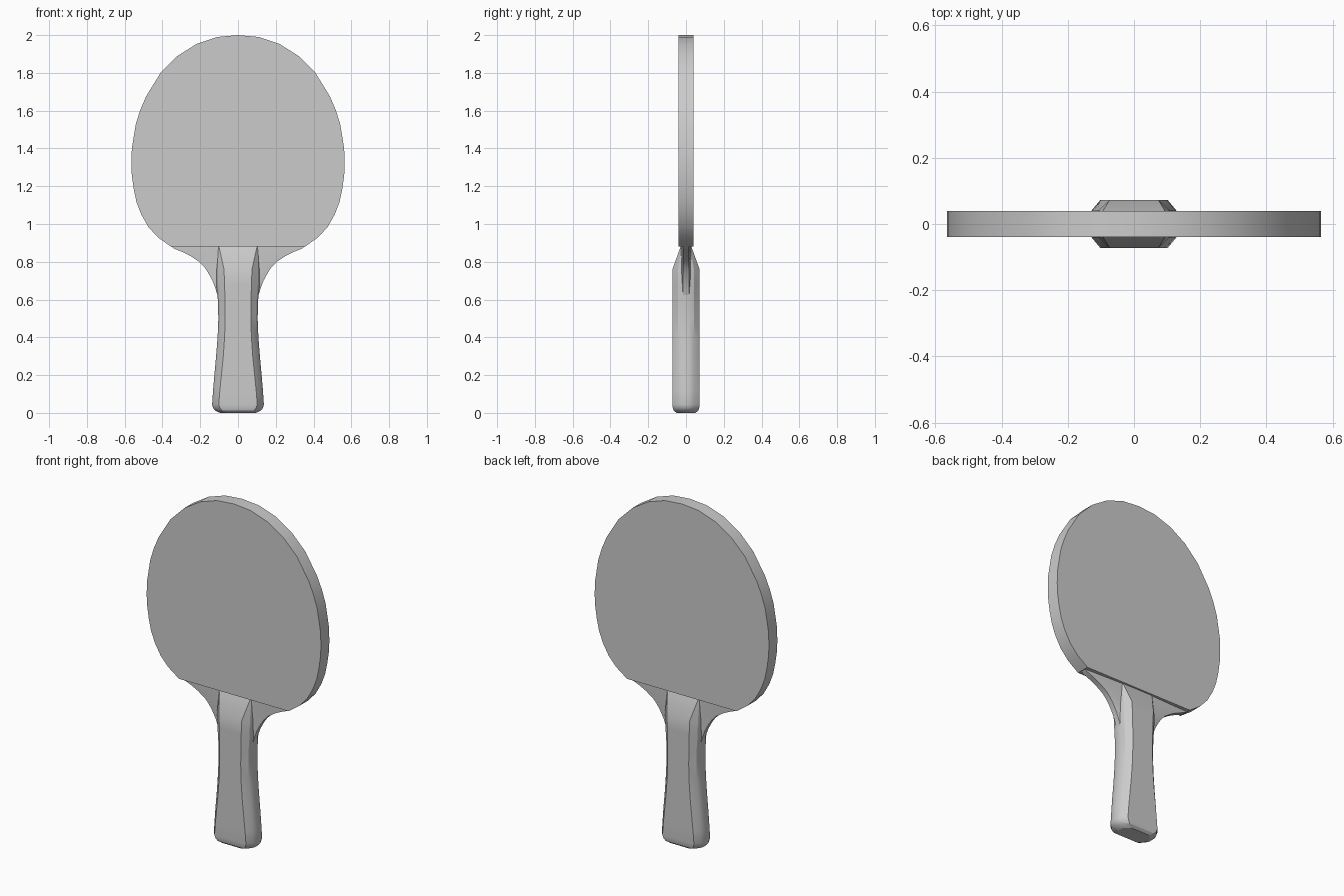
import bpy
import bmesh
import math

if "Cube" in bpy.data.objects:
    bpy.data.objects.remove(bpy.data.objects["Cube"])


def finish(name, bm, angle=25):
    bmesh.ops.recalc_face_normals(bm, faces=bm.faces)
    mesh = bpy.data.meshes.new(name)
    bm.to_mesh(mesh)
    bm.free()
    obj = bpy.data.objects.new(name, mesh)
    bpy.context.collection.objects.link(obj)
    bpy.ops.object.select_all(action='DESELECT')
    obj.select_set(True)
    bpy.context.view_layer.objects.active = obj
    bpy.ops.object.shade_smooth_by_angle(angle=math.radians(angle))
    return obj


def loft(name, rows):
    """Each row is (z, quarter section); the quarter is mirrored in x and y."""
    bm = bmesh.new()
    rings = []
    for z, quarter in rows:
        half = quarter + [(x, -y) for x, y in reversed(quarter)]
        ring = half + [(-x, y) for x, y in reversed(half)]
        rings.append([bm.verts.new((x, y, z)) for x, y in ring])
    n = len(rings[0])
    for a, b in zip(rings, rings[1:]):
        for i in range(n):
            j = (i + 1) % n
            bm.faces.new((a[i], a[j], b[j], b[i]))
    bm.faces.new(rings[0])
    bm.faces.new(rings[-1])
    return finish(name, bm)


# Blade: rounded outline with a flat lower edge, extruded through y
right = [(0.355, 0.88), (0.425, 0.93), (0.475, 0.985), (0.512, 1.05),
         (0.537, 1.115), (0.552, 1.185), (0.562, 1.255), (0.565, 1.32),
         (0.562, 1.40), (0.541, 1.53), (0.517, 1.605), (0.487, 1.675),
         (0.41, 1.80), (0.32, 1.89), (0.22, 1.953), (0.11, 1.99)]
outline = right + [(0, 2.0)] + [(-x, z) for x, z in reversed(right)]
T = 0.039
bm = bmesh.new()
face = bm.faces.new([bm.verts.new((x, -T, z)) for x, z in outline])
new = bmesh.ops.extrude_face_region(bm, geom=[face])["geom"]
bmesh.ops.translate(bm, vec=(0, 2 * T, 0),
                    verts=[v for v in new if isinstance(v, bmesh.types.BMVert)])
finish("blade", bm)

# Neck: thin flared core that joins the handle to the blade
neck = [(0.62, 0.108), (0.66, 0.12), (0.70, 0.135), (0.74, 0.157),
        (0.77, 0.177), (0.80, 0.205), (0.83, 0.25), (0.85, 0.29),
        (0.87, 0.34), (0.885, 0.357)]
loft("neck", [(z, [(0.095, 0.026), (w, 0.016)]) for z, w in neck])

# Handle: chamfered grip with a waist, rounded butt and sloping top
# columns: z, flat half width, chamfer half width, full half width
grip = [(0.045, 0.102, 0.127, 0.137), (0.12, 0.096, 0.122, 0.132),
        (0.20, 0.088, 0.116, 0.125), (0.30, 0.078, 0.107, 0.116),
        (0.40, 0.071, 0.100, 0.108), (0.50, 0.068, 0.096, 0.104),
        (0.60, 0.069, 0.099, 0.107), (0.68, 0.071, 0.105, 0.115),
        (0.76, 0.074, 0.106, 0.115)]
rows = [(0.0, [(0.06, 0.05), (0.085, 0.03), (0.095, 0.014)]),
        (0.012, [(0.085, 0.065), (0.11, 0.037), (0.12, 0.017)]),
        (0.026, [(0.096, 0.070), (0.122, 0.039), (0.132, 0.018)])]
rows += [(z, [(a, 0.072), (b, 0.042), (c, 0.018)]) for z, a, b, c in grip]
rows.append((0.882, [(0.101, 0.028), (0.105, 0.022), (0.107, 0.012)]))
loft("handle", rows)
